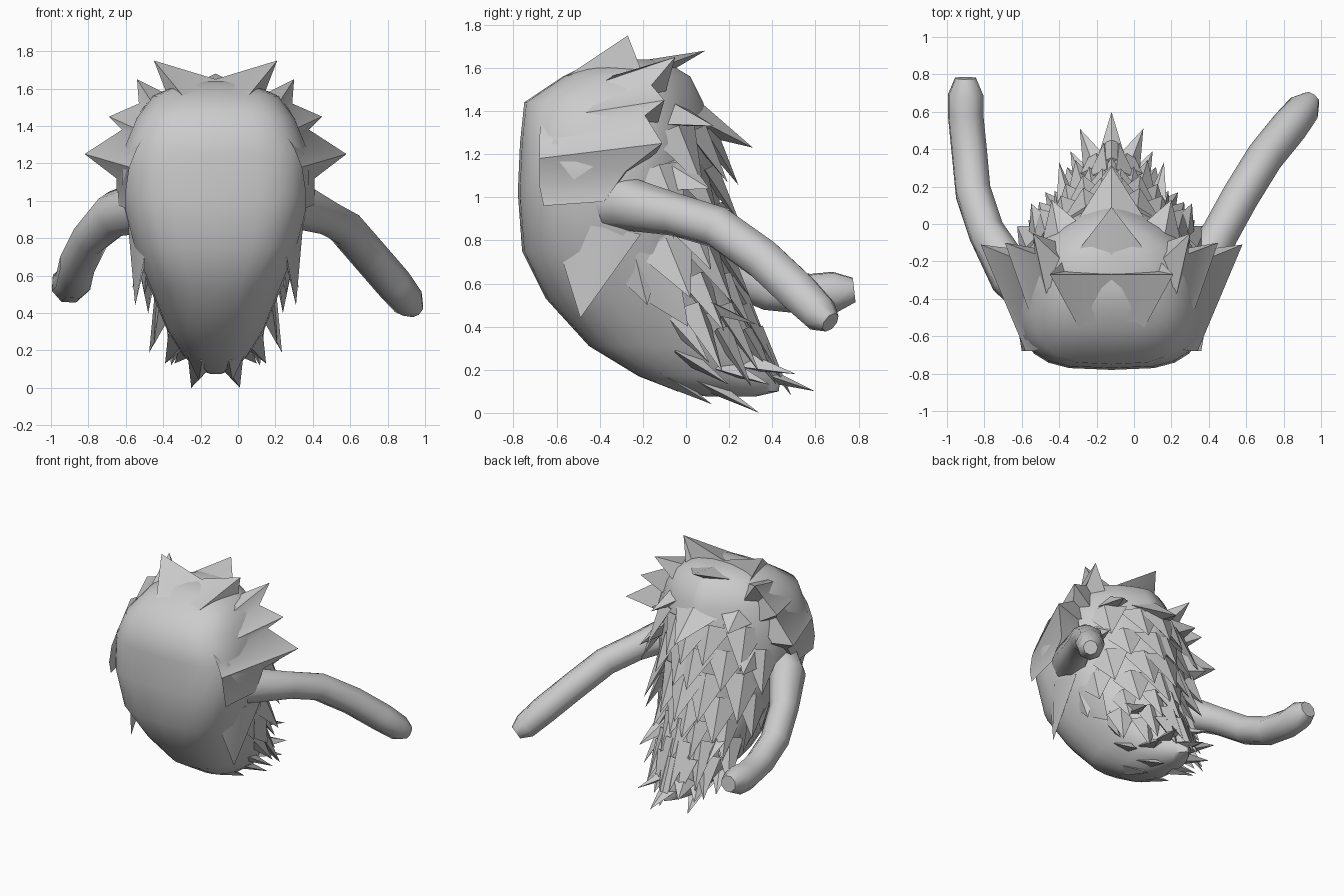
import bpy, bmesh, math, random
from mathutils import Vector

if "Cube" in bpy.data.objects:
    bpy.data.objects.remove(bpy.data.objects["Cube"])
random.seed(4)
CX = -0.12  # body symmetry plane

# body rings: z, front y, widest y, back y, half width
RINGS = [(0.075, 0.10, 0.20, 0.32, 0.03), (0.10, -0.04, 0.20, 0.43, 0.10),
         (0.17, -0.22, 0.10, 0.44, 0.17), (0.31, -0.45, -0.03, 0.36, 0.26),
         (0.53, -0.65, -0.18, 0.26, 0.35), (0.75, -0.76, -0.28, 0.19, 0.44),
         (1.02, -0.78, -0.32, 0.15, 0.51), (1.25, -0.77, -0.30, 0.13, 0.51),
         (1.44, -0.75, -0.27, 0.08, 0.43), (1.56, -0.57, -0.25, 0.02, 0.34),
         (1.62, -0.45, -0.25, -0.08, 0.20), (1.64, -0.35, -0.25, -0.15, 0.08)]


def surf(z, t):
    """Point on the body; t = 0 front, pi/2 side, pi back."""
    for a, b in zip(RINGS, RINGS[1:]):
        if z <= b[0]:
            break
    k = (z - a[0]) / (b[0] - a[0])
    yf, yw, yb, w = (a[i] + (b[i] - a[i]) * k for i in range(1, 5))
    s, c = math.sin(t), math.cos(t)
    e = (0.6 if z > 0.7 else 0.75) if c > 0 else 1.6
    x = math.copysign(abs(s) ** e, s) * w
    y = yw - (yw - yf) * abs(c) ** e if c > 0 else yw + (yb - yw) * abs(c)
    return Vector((x, y, z))


def smooth(ob, angle):
    bpy.ops.object.select_all(action='DESELECT')
    ob.select_set(True)
    bpy.context.view_layer.objects.active = ob
    bpy.ops.object.shade_smooth_by_angle(angle=math.radians(angle))


def finish(name, bm, angle=None):
    bmesh.ops.recalc_face_normals(bm, faces=bm.faces)
    me = bpy.data.meshes.new(name)
    bm.to_mesh(me)
    bm.free()
    ob = bpy.data.objects.new(name, me)
    bpy.context.collection.objects.link(ob)
    if angle:
        smooth(ob, angle)


# body shell lofted from the rings
bm = bmesh.new()
N = 24
loops = []
for r in RINGS:
    loops.append([bm.verts.new(surf(r[0], 2 * math.pi * i / N) + Vector((CX, 0, 0)))
                  for i in range(N)])
for a, b in zip(loops, loops[1:]):
    for i in range(N):
        j = (i + 1) % N
        bm.faces.new((a[i], a[j], b[j], b[i]))
bm.faces.new(loops[0])
bm.faces.new(loops[-1])
finish("shaggy_body", bm, 50)

# flared mane collar: root on the face, then zigzag edge of tips and valleys
COLLAR = [((0.0, -0.60, 1.53), (0.0, -0.27, 1.65)),
          ((0.15, -0.60, 1.53), (0.33, -0.27, 1.75)),
          ((0.24, -0.62, 1.48), (0.26, -0.20, 1.57)),
          ((0.29, -0.64, 1.45), (0.42, -0.05, 1.65)),
          ((0.33, -0.66, 1.41), (0.41, -0.16, 1.52)),
          ((0.37, -0.67, 1.36), (0.57, -0.10, 1.45)),
          ((0.42, -0.68, 1.28), (0.50, -0.19, 1.38)),
          ((0.46, -0.68, 1.18), (0.70, -0.11, 1.25)),
          ((0.48, -0.68, 1.05), (0.53, -0.28, 1.12)),
          ((0.48, -0.66, 0.96), (0.53, -0.38, 0.98))]
bm = bmesh.new()
core = Vector((0, -0.2, 1.1))
for m in (1, -1):
    strip = []
    for root, edge in COLLAR:
        back = core.lerp(Vector(edge), 0.72)
        strip.append([bm.verts.new((CX + m * p[0], p[1], p[2])) for p in (root, edge, back)])
    for a, b in zip(strip, strip[1:]):
        bm.faces.new((a[0], b[0], b[1], a[1]))
        bm.faces.new((a[1], b[1], b[2], a[2]))
bmesh.ops.remove_doubles(bm, verts=bm.verts, dist=0.001)
finish("mane_collar", bm, 40)


def tuft(bm, base, tip, w, th):
    """Flattened pointed clump, mirrored across the body."""
    base, tip = Vector(base), Vector(tip)
    d = (tip - base).normalized()
    out = base - Vector((0, -0.3, 0.95))
    out = (out - d * out.dot(d)).normalized()
    side = d.cross(out)
    for m in ((1, -1) if abs(base.x) + abs(tip.x) > 0.01 else (1,)):
        def put(p):
            return bm.verts.new((CX + m * p.x, p.y, p.z))
        ring = [put(base + side * w), put(base + out * th),
                put(base - side * w), put(base - out * th)]
        top = put(tip)
        bm.faces.new(ring)
        for i in range(4):
            bm.faces.new((ring[i], ring[(i + 1) % 4], top))


# broad clumps behind the collar and on the flanks
bm = bmesh.new()
for base, tip, w, th in [
        ((0.0, -0.30, 1.54), (0.0, 0.09, 1.68), 0.30, 0.08),
        ((0.0, -0.12, 1.45), (0.0, 0.31, 1.23), 0.27, 0.12),
        ((0.22, -0.20, 1.42), (0.32, 0.13, 1.33), 0.22, 0.10),
        ((0.32, -0.22, 1.18), (0.43, 0.11, 1.04), 0.24, 0.09),
        ((0.40, -0.42, 0.86), (0.43, -0.49, 0.44), 0.22, 0.07),
        ((0.36, -0.26, 0.82), (0.38, -0.18, 0.50), 0.20, 0.08),
        ((0.36, -0.22, 0.74), (0.36, 0.01, 0.40), 0.19, 0.07)]:
    tuft(bm, base, tip, w, th)
finish("mane_clumps", bm, 40)

# overlapping rows of fur down the back
bm = bmesh.new()
for row, z in enumerate((1.28, 1.1, 0.93, 0.76, 0.60, 0.46, 0.35)):
    for k in range(3):
        t = math.pi - (k + 0.5 * (row % 2)) * 0.45
        p = surf(z, t)
        out = Vector((math.sin(t) * 0.45, -math.cos(t) + 0.1, 0)).normalized()
        length = random.uniform(0.85, 1.2)
        tip = p + (out * 0.12 + Vector((0, 0.01, -0.24))) * length
        tuft(bm, p - out * 0.03 + Vector((0, 0, 0.03)), tip, 0.15 if z > 0.7 else 0.10, 0.05)
finish("back_fur", bm)

# pointed fringe along the bottom
bm = bmesh.new()
for base, tip in [((0.0, 0.30, 0.20), (0.0, 0.60, 0.10)),
                  ((0.07, 0.28, 0.24), (0.17, 0.51, 0.18)),
                  ((0.12, 0.18, 0.22), (0.22, 0.39, 0.13)),
                  ((0.06, 0.06, 0.16), (0.13, 0.34, 0.0)),
                  ((0.07, -0.12, 0.18), (0.09, 0.12, 0.04)),
                  ((0.17, -0.02, 0.28), (0.27, 0.20, 0.13)),
                  ((0.26, -0.10, 0.50), (0.33, 0.11, 0.23)),
                  ((0.22, 0.02, 0.52), (0.28, 0.33, 0.41))]:
    tuft(bm, base, tip, 0.09, 0.045)
finish("lower_fringe", bm)


# arms swept along a path with per-point radius, rooted inside the body
def arm(name, pts):
    cu = bpy.data.curves.new(name, 'CURVE')
    cu.dimensions = '3D'
    cu.bevel_depth = 1.0
    cu.bevel_resolution = 2
    cu.use_fill_caps = True
    sp = cu.splines.new('POLY')
    sp.points.add(len(pts) - 1)
    for q, p in zip(sp.points, pts):
        q.co = (*p[:3], 1)
        q.radius = p[3]
    ob = bpy.data.objects.new(name, cu)
    bpy.context.collection.objects.link(ob)
    bpy.ops.object.select_all(action='DESELECT')
    ob.select_set(True)
    bpy.context.view_layer.objects.active = ob
    bpy.ops.object.convert(target='MESH')
    smooth(bpy.context.object, 50)


arm("right_arm", [(0.12, -0.48, 1.00, 0.16), (0.34, -0.27, 0.97, 0.125), (0.46, -0.05, 0.92, 0.10),
                  (0.57, 0.15, 0.86, 0.10), (0.70, 0.36, 0.71, 0.10),
                  (0.83, 0.52, 0.56, 0.10), (0.91, 0.62, 0.46, 0.09), (0.95, 0.67, 0.42, 0.05)])
arm("left_arm", [(-0.38, -0.48, 1.00, 0.16), (-0.66, -0.27, 0.93, 0.125), (-0.79, -0.04, 0.80, 0.10),
                 (-0.86, 0.17, 0.66, 0.10), (-0.88, 0.38, 0.57, 0.10),
                 (-0.90, 0.58, 0.55, 0.10), (-0.90, 0.69, 0.56, 0.10), (-0.90, 0.78, 0.57, 0.06)])
